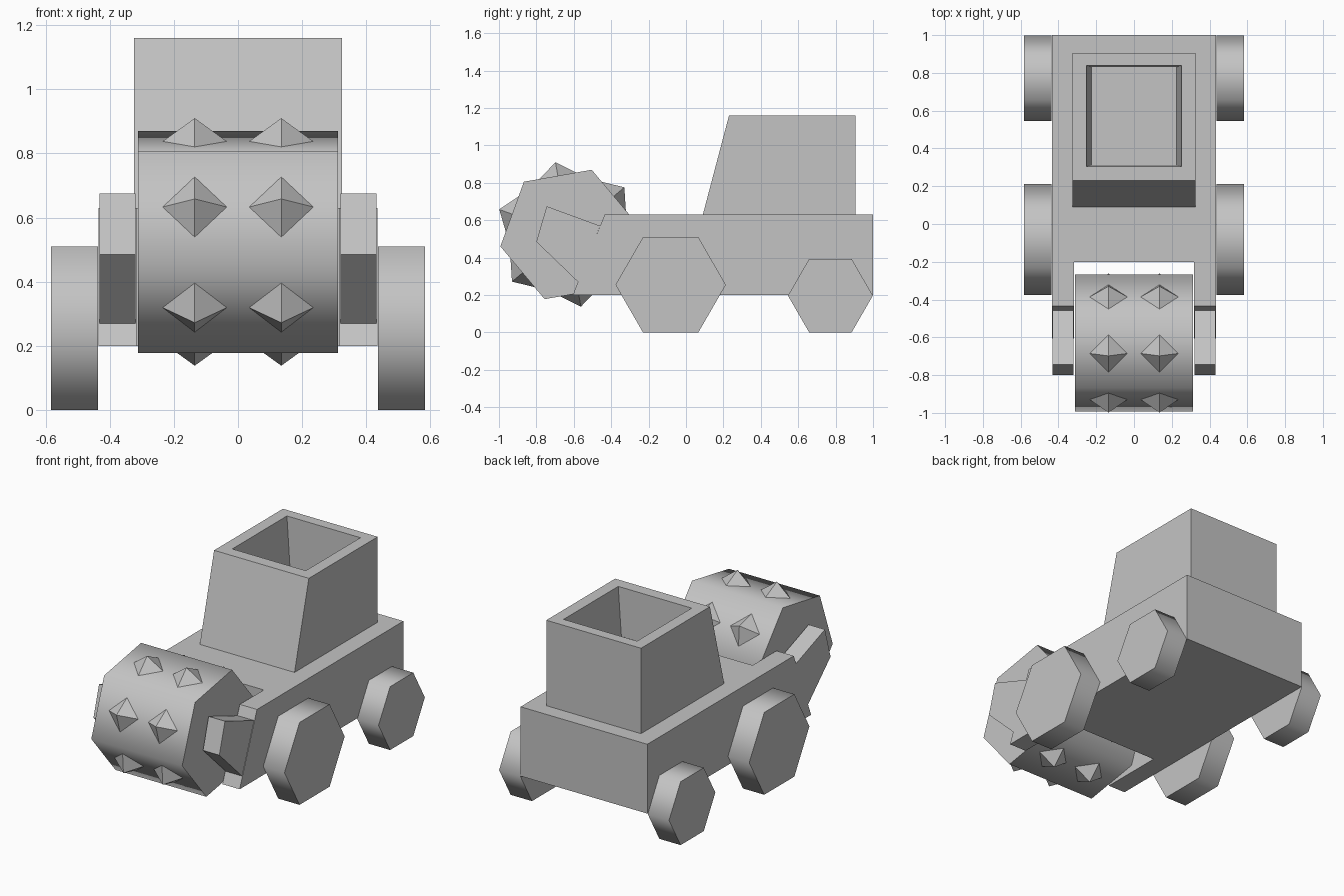
import bpy, bmesh
from math import sin, cos, pi, radians
from mathutils import Vector

cube = bpy.data.objects.get("Cube")
if cube:
    bpy.data.objects.remove(cube, do_unlink=True)

GREY = (0.55, 0.55, 0.55, 1)
grey = bpy.data.materials.new("plain grey")
grey.use_nodes = True
grey.diffuse_color = GREY
grey.node_tree.nodes["Principled BSDF"].inputs["Base Color"].default_value = GREY


def finish(name, bm, smooth=False):
    bmesh.ops.recalc_face_normals(bm, faces=bm.faces[:])
    mesh = bpy.data.meshes.new(name)
    bm.to_mesh(mesh)
    bm.free()
    mesh.materials.append(grey)
    obj = bpy.data.objects.new(name, mesh)
    bpy.context.collection.objects.link(obj)
    bpy.ops.object.select_all(action='DESELECT')
    obj.select_set(True)
    bpy.context.view_layer.objects.active = obj
    if smooth:
        bpy.ops.object.shade_smooth_by_angle(angle=radians(70))
    return obj


def loft(name, first, last, smooth=False):
    """Solid between two matching rings of points."""
    bm = bmesh.new()
    a = [bm.verts.new(p) for p in first]
    b = [bm.verts.new(p) for p in last]
    bm.faces.new(a)
    bm.faces.new(b)
    for i in range(len(a)):
        j = (i + 1) % len(a)
        bm.faces.new((a[i], a[j], b[j], b[i]))
    return finish(name, bm, smooth)


def side_prism(name, profile, x0, x1, smooth=False):
    """Side profile of (y, z) points extruded across x."""
    return loft(name, [(x0, y, z) for y, z in profile],
                [(x1, y, z) for y, z in profile], smooth)


def hexagon(y, z, radius, turn=0):
    angles = [turn + i * pi / 3 for i in range(6)]
    return [(y + radius * cos(a), z + radius * sin(a)) for a in angles]


def rectangle(x, y0, y1, z):
    return [(-x, y0, z), (x, y0, z), (x, y1, z), (-x, y1, z)]


def cut(obj, cutter):
    mod = obj.modifiers.new("cut", 'BOOLEAN')
    mod.operation = 'DIFFERENCE'
    mod.solver = 'EXACT'
    mod.object = cutter
    bpy.context.view_layer.objects.active = obj
    bpy.ops.object.modifier_apply(modifier=mod.name)
    bpy.data.objects.remove(cutter, do_unlink=True)


# Chassis with two prongs either side of the drum
chassis = side_prism("chassis", [(1, 0.2), (1, 0.63), (-0.435, 0.63), (-0.605, 0.2)],
                     -0.435, 0.435)
cut(chassis, loft("notch_cutter", rectangle(0.317, -1, -0.2, 0),
                  rectangle(0.317, -1, -0.2, 1)))

# Cabin with sloping front and tapered open top
cabin = side_prism("cabin", [(0.09, 0.63), (0.23, 1.16), (0.905, 1.16), (0.905, 0.63)],
                   -0.325, 0.325)
cut(cabin, loft("recess_cutter", rectangle(0.225, 0.312, 0.83, 0.86),
                rectangle(0.253, 0.304, 0.84, 1.17)))

# Wheels and drum brackets on both sides
bracket = [(-0.459, 0.57), (-0.745, 0.675), (-0.8, 0.485), (-0.577, 0.27)]
for side, s in (("left", 1), ("right", -1)):
    side_prism(side + "_front_wheel", hexagon(-0.082, 0.255, 0.295),
               s * 0.437, s * 0.583, True)
    side_prism(side + "_rear_wheel", hexagon(0.772, 0.197, 0.227),
               s * 0.437, s * 0.583, True)
    side_prism(side + "_drum_bracket", bracket, s * 0.32, s * 0.432)

# Six-sided drum
DRUM_Y, DRUM_Z, RADIUS, TURN = -0.63, 0.524, 0.368, radians(10)
side_prism("drum", hexagon(DRUM_Y, DRUM_Z, RADIUS, TURN), -0.312, 0.312, True)

# Two pyramid spikes on every drum face
bm = bmesh.new()
for i in range(6):
    a = TURN + (i + 0.5) * pi / 3
    out = Vector((0, cos(a), sin(a)))
    along = Vector((0, -sin(a), cos(a)))
    across = Vector((1, 0, 0))
    for x in (-0.135, 0.135):
        axis = Vector((x, DRUM_Y, DRUM_Z))
        centre = axis + out * RADIUS * cos(pi / 6)
        tip = bm.verts.new(axis + out * 0.392)
        base = [bm.verts.new(centre + d * 0.1) for d in (across, along, -across, -along)]
        bm.faces.new(base)
        for k in range(4):
            bm.faces.new((base[k], base[(k + 1) % 4], tip))
finish("drum_spikes", bm)
